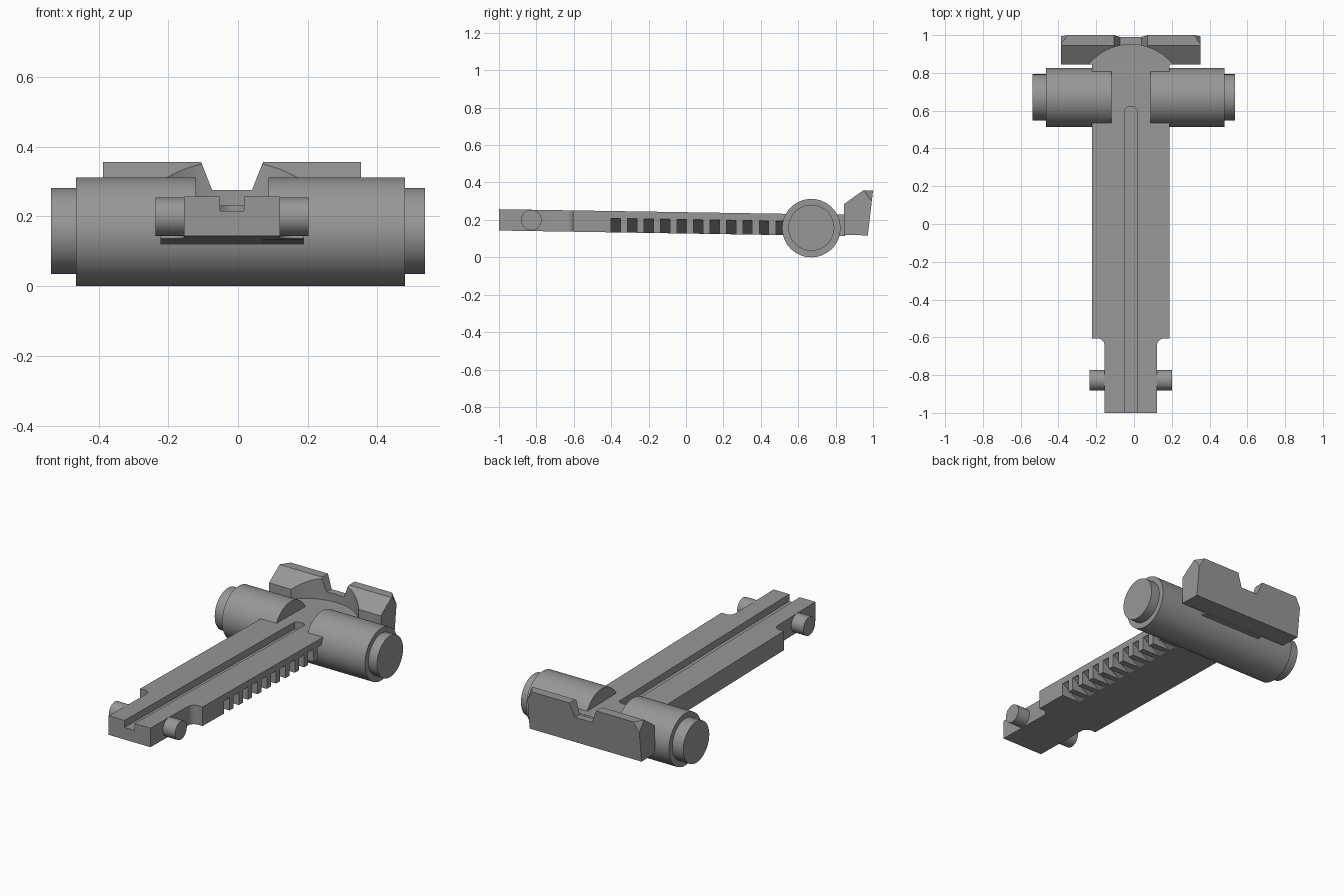
import bpy, bmesh, math
from mathutils import Vector

if "Cube" in bpy.data.objects:
    bpy.data.objects.remove(bpy.data.objects["Cube"])

CX = -0.017                      # centre line of bar, sight and pins
SLOPE = -0.016                   # bar drops slightly towards the back

steel = bpy.data.materials.new("dark_steel")
steel.diffuse_color = (0.31, 0.31, 0.31, 1)
steel.use_nodes = True
steel.node_tree.nodes["Principled BSDF"].inputs["Base Color"].default_value = steel.diffuse_color


def prism(name, pts, axis, a, b, slope=0.0):
    """Extrude a 2D outline along an axis from a to b, with optional z slope along y."""
    def place(u, v, w):
        return {'x': (w, u, v), 'y': (u, w, v), 'z': (u, v, w)}[axis]
    bm = bmesh.new()
    face = bm.faces.new([bm.verts.new(place(u, v, a)) for u, v in pts])
    ext = bmesh.ops.extrude_face_region(bm, geom=[face])
    move = Vector(place(0, 0, b - a))
    for v in ext['geom']:
        if isinstance(v, bmesh.types.BMVert):
            v.co += move
    for v in bm.verts:
        v.co.z += slope * (v.co.y + 1)
    bmesh.ops.recalc_face_normals(bm, faces=bm.faces)
    me = bpy.data.meshes.new(name)
    bm.to_mesh(me)
    bm.free()
    me.materials.append(steel)
    ob = bpy.data.objects.new(name, me)
    bpy.context.collection.objects.link(ob)
    return ob


def rect(u0, u1, v0, v1):
    return [(u0, v0), (u1, v0), (u1, v1), (u0, v1)]


def circle(u, v, r, n=64):
    return [(u + r * math.cos(2 * math.pi * i / n), v + r * math.sin(2 * math.pi * i / n))
            for i in range(n)]


def activate(ob):
    bpy.ops.object.select_all(action='DESELECT')
    bpy.context.view_layer.objects.active = ob
    ob.select_set(True)


def cut(ob, cutter):
    m = ob.modifiers.new("cut", 'BOOLEAN')
    m.operation, m.solver, m.object = 'DIFFERENCE', 'EXACT', cutter
    activate(ob)
    bpy.ops.object.modifier_apply(modifier=m.name)
    bpy.data.objects.remove(cutter, do_unlink=True)


def smooth(ob):
    activate(ob)
    bpy.ops.object.shade_smooth_by_angle(angle=math.radians(30))


# Bar: half outline with filleted step, mirrored about the centre line
W, N, R = 0.206, 0.138, 0.04
half = [(N, -1)]
half += [(N + R - R * math.cos(t), -0.645 + R * math.sin(t))
         for t in [math.pi / 2 * i / 8 for i in range(9)]]
half += [(W, -0.605), (W, 0.85)]
outline = [(CX + x, y) for x, y in half] + [(CX - x, y) for x, y in reversed(half)]
bar = prism("bar", outline, 'z', 0.143, 0.257, SLOPE)

# Long groove along the top, with a rounded end
groove = [(CX - 0.034, -1.1), (CX + 0.034, -1.1), (CX + 0.034, 0.605),
          (CX + 0.02, 0.618), (CX, 0.623), (CX - 0.02, 0.618), (CX - 0.034, 0.605)]
cut(bar, prism("groove_cutter", groove, 'z', 0.215, 0.4, SLOPE))

# Row of undercut notches low on the right side
for i in range(11):
    y = -0.40 + i * 0.088
    wedge = [(0.25, 0.218), (0.182, 0.218), (0.05, 0.13), (0.05, 0.11), (0.25, 0.11)]
    cut(bar, prism("notch_cutter", wedge, 'y', y, y + 0.05, SLOPE))
smooth(bar)

# Cross barrel with the saddle opened around the bar
barrel = prism("cross_barrel", circle(0.67, 0.156, 0.156), 'x', -0.465, 0.479)
cut(barrel, prism("saddle_cutter", rect(-0.12, 0.087, 0.4, 0.9), 'z', 0.16, 0.5))
smooth(barrel)

# Barrel end caps
for name, a, b in (("left_barrel_cap", -0.537, -0.44), ("right_barrel_cap", 0.45, 0.536)):
    smooth(prism(name, circle(0.67, 0.158, 0.123), 'x', a, b))

# Small pins near the front of the bar
for name, s in (("left_pin", -1), ("right_pin", 1)):
    smooth(prism(name, circle(-0.827, 0.199, 0.055, 40), 'x', CX + s * 0.10, CX + s * 0.219))

# Rear plate profile
profile = [(0.845, 0.12), (0.972, 0.117), (1.0, 0.356), (0.945, 0.356), (0.845, 0.285)]
plate = prism("rear_plate", profile, 'x', CX - 0.37, CX + 0.37)

# Clipped upper back corners
bm = bmesh.new()
bm.from_mesh(plate.data)
for s in (-1, 1):
    p = [Vector((CX + s * x, y, z)) for x, y, z in
         ((0.37, 0.95, 0.356), (0.335, 1.0, 0.356), (0.37, 0.993, 0.30))]
    n = (p[1] - p[0]).cross(p[2] - p[0])
    if n.x * s < 0:
        n.negate()
    bmesh.ops.bisect_plane(bm, geom=bm.verts[:] + bm.edges[:] + bm.faces[:],
                           plane_co=p[0], plane_no=n, clear_outer=True)
    bmesh.ops.holes_fill(bm, edges=[e for e in bm.edges if e.is_boundary])
bmesh.ops.recalc_face_normals(bm, faces=bm.faces)
bm.to_mesh(plate.data)
bm.free()

# Round scoop in front of the plate and tapered centre notch
cut(plate, prism("scoop_cutter", circle(CX, 0.66, 0.29, 96), 'z', 0.226, 0.5))
vee = [(CX - 0.057, 0.275), (CX + 0.057, 0.275), (CX + 0.122, 0.44), (CX - 0.122, 0.44)]
cut(plate, prism("vee_cutter", vee, 'y', 0.8, 1.1))
smooth(plate)
